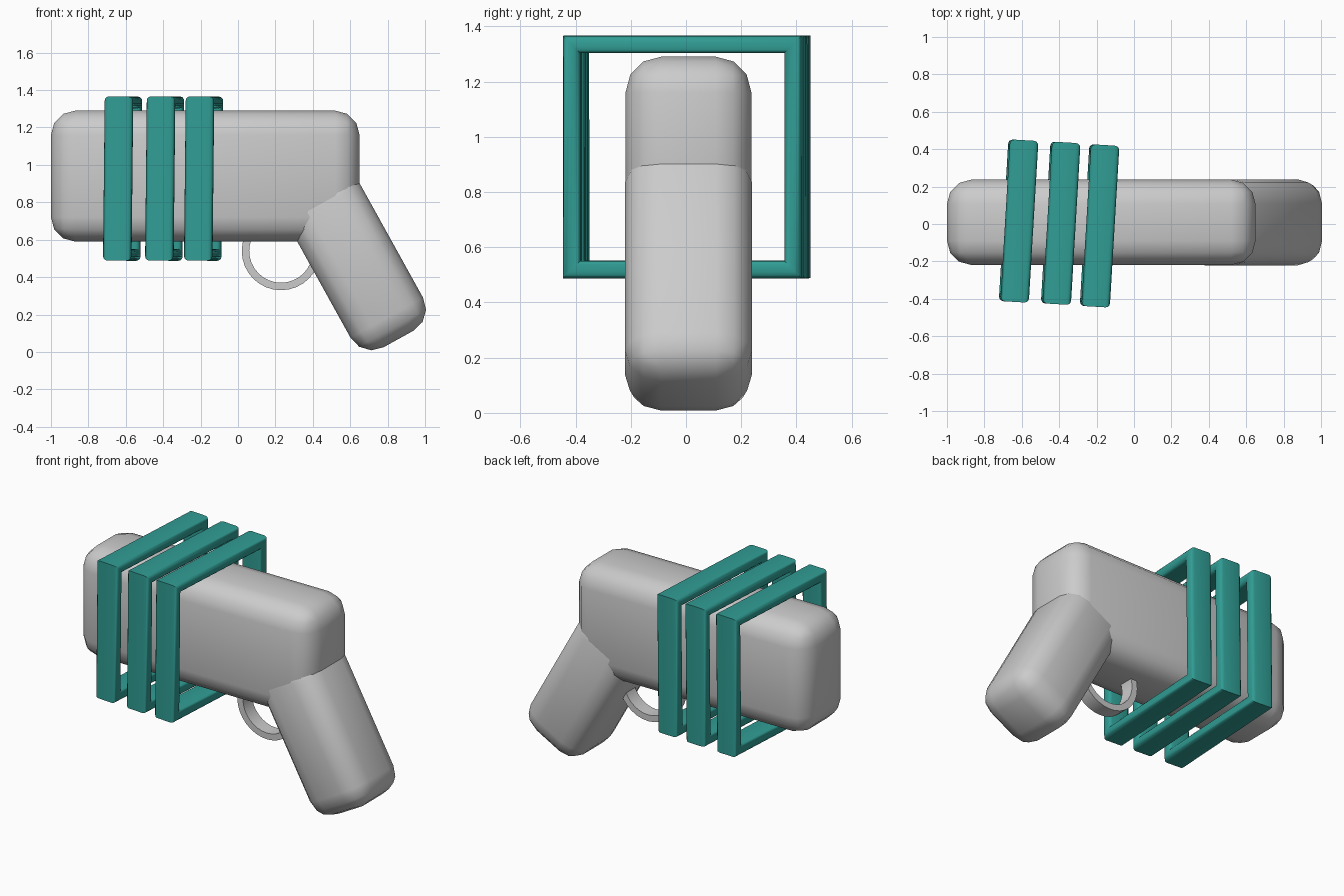
import bpy, bmesh
from math import radians, sin, cos, pi
from mathutils import Matrix, Vector

if "Cube" in bpy.data.objects:
    bpy.data.objects.remove(bpy.data.objects["Cube"])


def finish(bm, name, loc, rot=(0, 0, 0), mat=None):
    bmesh.ops.recalc_face_normals(bm, faces=bm.faces)
    mesh = bpy.data.meshes.new(name)
    bm.to_mesh(mesh)
    bm.free()
    ob = bpy.data.objects.new(name, mesh)
    bpy.context.collection.objects.link(ob)
    ob.location = loc
    ob.rotation_euler = [radians(a) for a in rot]
    if mat:
        mesh.materials.append(mat)
    bpy.ops.object.select_all(action='DESELECT')
    ob.select_set(True)
    bpy.context.view_layer.objects.active = ob
    bpy.ops.object.shade_smooth_by_angle(angle=radians(40))
    return ob


def rounded_box(name, size, loc, rot=(0, 0, 0), radius=0.13):
    bm = bmesh.new()
    bmesh.ops.create_cube(bm, size=1, matrix=Matrix.Diagonal((*size, 1)))
    bmesh.ops.bevel(bm, geom=bm.edges[:], offset=radius, segments=3,
                    profile=0.5, affect='EDGES')
    return finish(bm, name, loc, rot)


def sweep_closed(rings):
    """Skin a closed loop of closed cross-sections."""
    bm = bmesh.new()
    vs = [[bm.verts.new(p) for p in ring] for ring in rings]
    n, m = len(vs), len(vs[0])
    for i in range(n):
        for j in range(m):
            a, b = vs[i], vs[(i + 1) % n]
            k = (j + 1) % m
            bm.faces.new((a[j], a[k], b[k], b[j]))
    return bm


def rounded_profile(w, h, r, seg=3):
    pts = []
    for q, (sx, sy) in enumerate(((1, 1), (-1, 1), (-1, -1), (1, -1))):
        for s in range(seg + 1):
            a = (q + s / seg) * pi / 2
            pts.append((sx * (w / 2 - r) + r * cos(a), sy * (h / 2 - r) + r * sin(a)))
    return pts


# barrel body and slanted grip
rounded_box("body", (1.65, 0.456, 0.70), (-0.175, 0.009, 0.94))
rounded_box("grip", (0.443, 0.46, 0.955), (0.627, 0.009, 0.487), (0, -29, 0))

# trigger guard ring
section = [(-0.045, 0.17), (0.045, 0.17), (0.045, 0.21), (-0.045, 0.21)]
rings = [[(r * cos(t), y, r * sin(t)) for y, r in section]
         for t in (2 * pi * i / 32 for i in range(32))]
finish(sweep_closed(rings), "trigger_guard", (0.23, 0.009, 0.54))

# three mitred bands around the body
teal = bpy.data.materials.new("teal")
teal.diffuse_color = (0.03, 0.34, 0.30, 1)
teal.use_nodes = True
teal.node_tree.nodes["Principled BSDF"].inputs["Base Color"].default_value = teal.diffuse_color
thick, half_y, half_z = 0.063, 0.433, 0.439
profile = rounded_profile(0.152, thick, 0.024)
for i, (x, y) in enumerate(((-0.617, 0.016), (-0.392, 0.004), (-0.184, -0.010))):
    rings = [[(u, sy * (half_y - thick / 2 + v), sz * (half_z - thick / 2 + v))
              for u, v in profile]
             for sy, sz in ((1, 1), (-1, 1), (-1, -1), (1, -1))]
    finish(sweep_closed(rings), f"band_{i + 1}", (x, y, 0.927), (0, 0.6, -3.4), teal)
